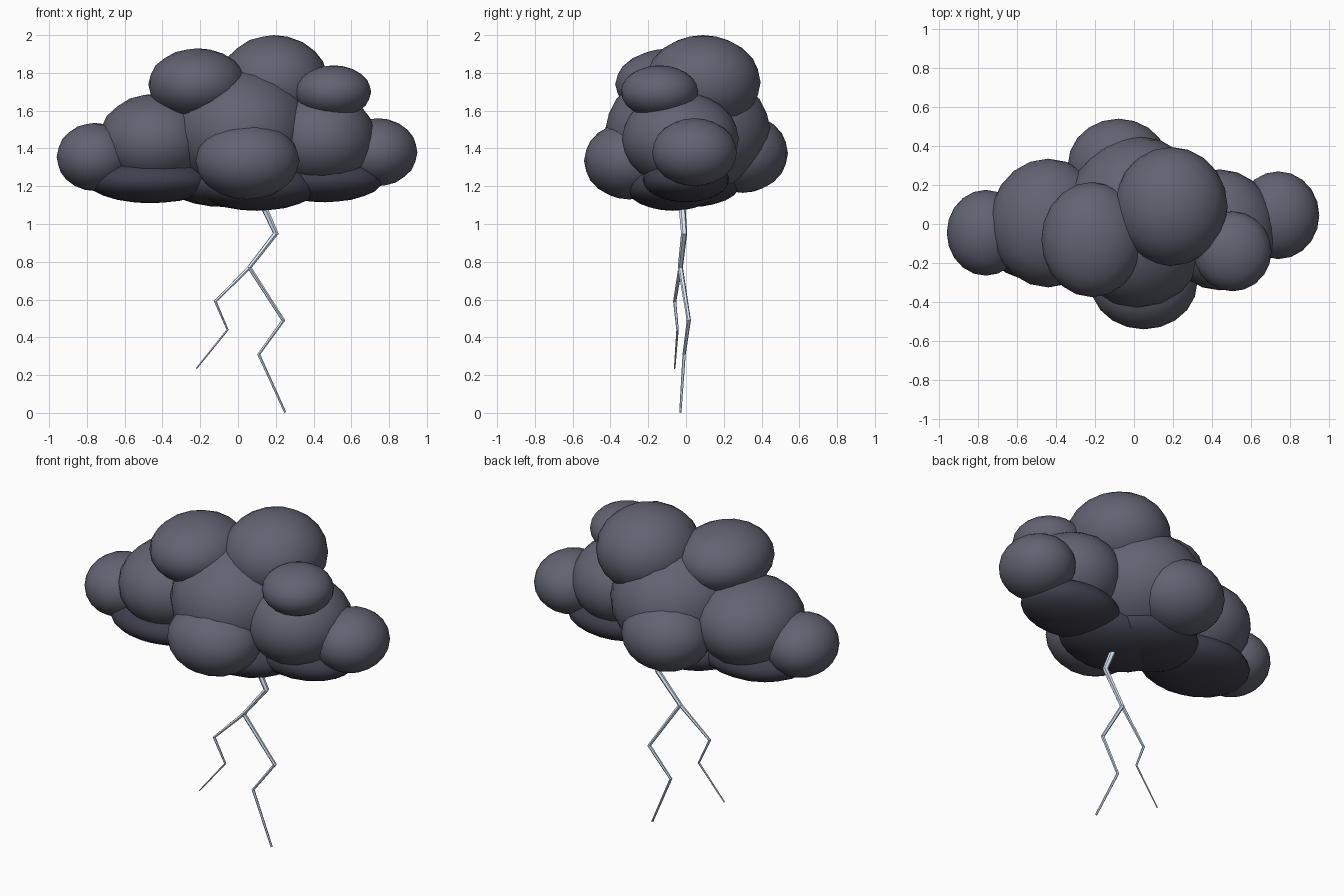
import bpy

if "Cube" in bpy.data.objects:
    bpy.data.objects.remove(bpy.data.objects["Cube"])


def material(name, color):
    m = bpy.data.materials.new(name)
    m.diffuse_color = (*color, 1)
    m.use_nodes = True
    m.node_tree.nodes["Principled BSDF"].inputs["Base Color"].default_value = m.diffuse_color
    return m


def lobe(name, center, radii, mat):
    bpy.ops.mesh.primitive_ico_sphere_add(subdivisions=3, radius=1, location=center)
    ob = bpy.context.object
    ob.name = name
    ob.scale = radii
    bpy.ops.object.transform_apply(location=False, rotation=False, scale=True)
    bpy.ops.object.shade_smooth()
    ob.data.materials.append(mat)


def bolt(name, points, r0, r1, mat):
    cu = bpy.data.curves.new(name, 'CURVE')
    cu.dimensions = '3D'
    cu.bevel_depth = 1
    cu.bevel_resolution = 1
    cu.use_fill_caps = True
    sp = cu.splines.new('POLY')
    sp.points.add(len(points) - 1)
    for i, (p, co) in enumerate(zip(sp.points, points)):
        p.co = (*co, 1)
        p.radius = r0 + (r1 - r0) * i / (len(points) - 1)
    ob = bpy.data.objects.new(name, cu)
    bpy.context.collection.objects.link(ob)
    bpy.ops.object.select_all(action='DESELECT')
    ob.select_set(True)
    bpy.context.view_layer.objects.active = ob
    bpy.ops.object.convert(target='MESH')
    ob = bpy.context.object
    ob.data.materials.clear()
    ob.data.materials.append(mat)
    bpy.ops.object.shade_flat()


grey = material("storm_grey", (0.12, 0.125, 0.165))
dark = material("storm_dark", (0.05, 0.05, 0.075))
light = material("lightning", (0.72, 0.84, 1.0))

# Billowing cloud lobes
for name, c, r in [
    ("cloud_core", (0.02, 0.01, 1.49), (0.38, 0.44, 0.34)),
    ("cloud_left", (-0.44, 0.005, 1.44), (0.30, 0.33, 0.25)),
    ("cloud_far_left", (-0.76, -0.045, 1.355), (0.20, 0.22, 0.18)),
    ("cloud_right", (0.44, -0.03, 1.45), (0.29, 0.31, 0.25)),
    ("cloud_far_right", (0.74, 0.045, 1.38), (0.21, 0.225, 0.18)),
    ("cloud_front", (0.05, -0.30, 1.335), (0.275, 0.24, 0.205)),
    ("cloud_back", (-0.08, 0.30, 1.375), (0.26, 0.24, 0.21)),
    ("cloud_top_left", (-0.215, -0.08, 1.74), (0.26, 0.295, 0.19)),
    ("cloud_top_right", (0.19, 0.09, 1.75), (0.29, 0.305, 0.25)),
    ("cloud_shoulder", (0.505, -0.14, 1.70), (0.20, 0.205, 0.14)),
]:
    lobe(name, c, r, grey)

# Dark flattened underside
for name, c, r in [
    ("base_left", (-0.46, -0.03, 1.23), (0.34, 0.27, 0.12)),
    ("base_mid_left", (-0.07, 0.03, 1.215), (0.31, 0.26, 0.125)),
    ("base_mid_right", (0.10, -0.07, 1.20), (0.33, 0.25, 0.13)),
    ("base_right", (0.46, 0.0, 1.235), (0.31, 0.23, 0.12)),
]:
    lobe(name, c, r, dark)

# Forked lightning
bolt("lightning_main", [(0.11, -0.025, 1.15), (0.20, -0.01, 0.95),
                        (0.06, -0.03, 0.77), (0.24, 0.015, 0.49),
                        (0.11, -0.01, 0.31), (0.25, -0.03, 0.003)],
     0.019, 0.006, light)
bolt("lightning_branch", [(0.06, -0.03, 0.77), (-0.12, -0.06, 0.59),
                          (-0.055, -0.045, 0.44), (-0.22, -0.06, 0.235)],
     0.011, 0.004, light)
